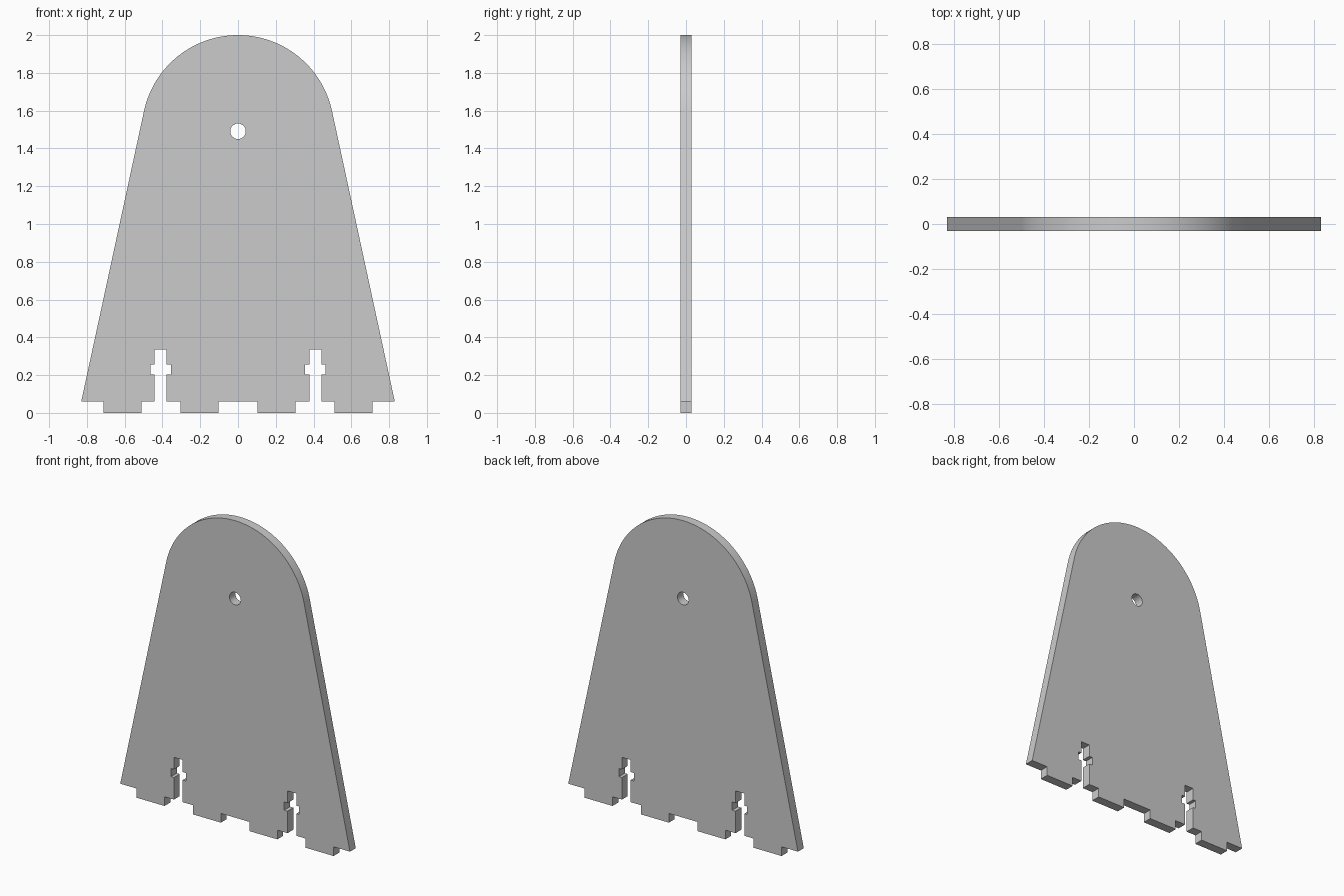
import bpy, bmesh
from math import sin, cos, pi

if "Cube" in bpy.data.objects:
    bpy.data.objects.remove(bpy.data.objects["Cube"])

T = 0.06                                   # plate thickness
CZ, R, HOLE_R = 1.491, 0.509, 0.041        # dome centre, dome radius, pivot hole radius
TANGENT = 0.212                            # angle where the dome meets the sloped sides


def arc(r, a0, a1, n):
    return [(r * cos(a0 + (a1 - a0) * i / n), CZ + r * sin(a0 + (a1 - a0) * i / n))
            for i in range(n + 1)]


# right half of the lower edge: centre to corner, with tabs and a cross-shaped slot
half = [(0.103, 0.06), (0.103, 0), (0.305, 0), (0.305, 0.06),
        (0.379, 0.06), (0.379, 0.204), (0.355, 0.204), (0.355, 0.257),
        (0.379, 0.257), (0.379, 0.336), (0.442, 0.336), (0.442, 0.257),
        (0.463, 0.257), (0.463, 0.204), (0.442, 0.204), (0.442, 0.06),
        (0.51, 0.06), (0.51, 0), (0.712, 0), (0.712, 0.06), (0.83, 0.06)]
outline = half + arc(R, TANGENT, pi - TANGENT, 64) + [(-x, z) for x, z in reversed(half)]
hole = arc(HOLE_R, 0, 2 * pi, 32)[:-1]

# fill the profile and extrude it through the thickness
bm = bmesh.new()
edges = []
for loop in (outline, hole):
    vs = [bm.verts.new((x, -T / 2, z)) for x, z in loop]
    edges += [bm.edges.new((vs[i - 1], vs[i])) for i in range(len(vs))]
bmesh.ops.triangle_fill(bm, edges=edges, use_beauty=True)
ext = bmesh.ops.extrude_face_region(bm, geom=bm.faces[:], use_keep_orig=True)
bmesh.ops.translate(bm, vec=(0, T, 0),
                    verts=[g for g in ext["geom"] if isinstance(g, bmesh.types.BMVert)])
bmesh.ops.recalc_face_normals(bm, faces=bm.faces[:])

mesh = bpy.data.meshes.new("side_plate")
bm.to_mesh(mesh)
bm.free()
plate = bpy.data.objects.new("side_plate", mesh)
bpy.context.collection.objects.link(plate)

# smooth dome and hole, crisp edges elsewhere
bpy.context.view_layer.objects.active = plate
plate.select_set(True)
bpy.ops.object.shade_smooth_by_angle(angle=pi / 6)
